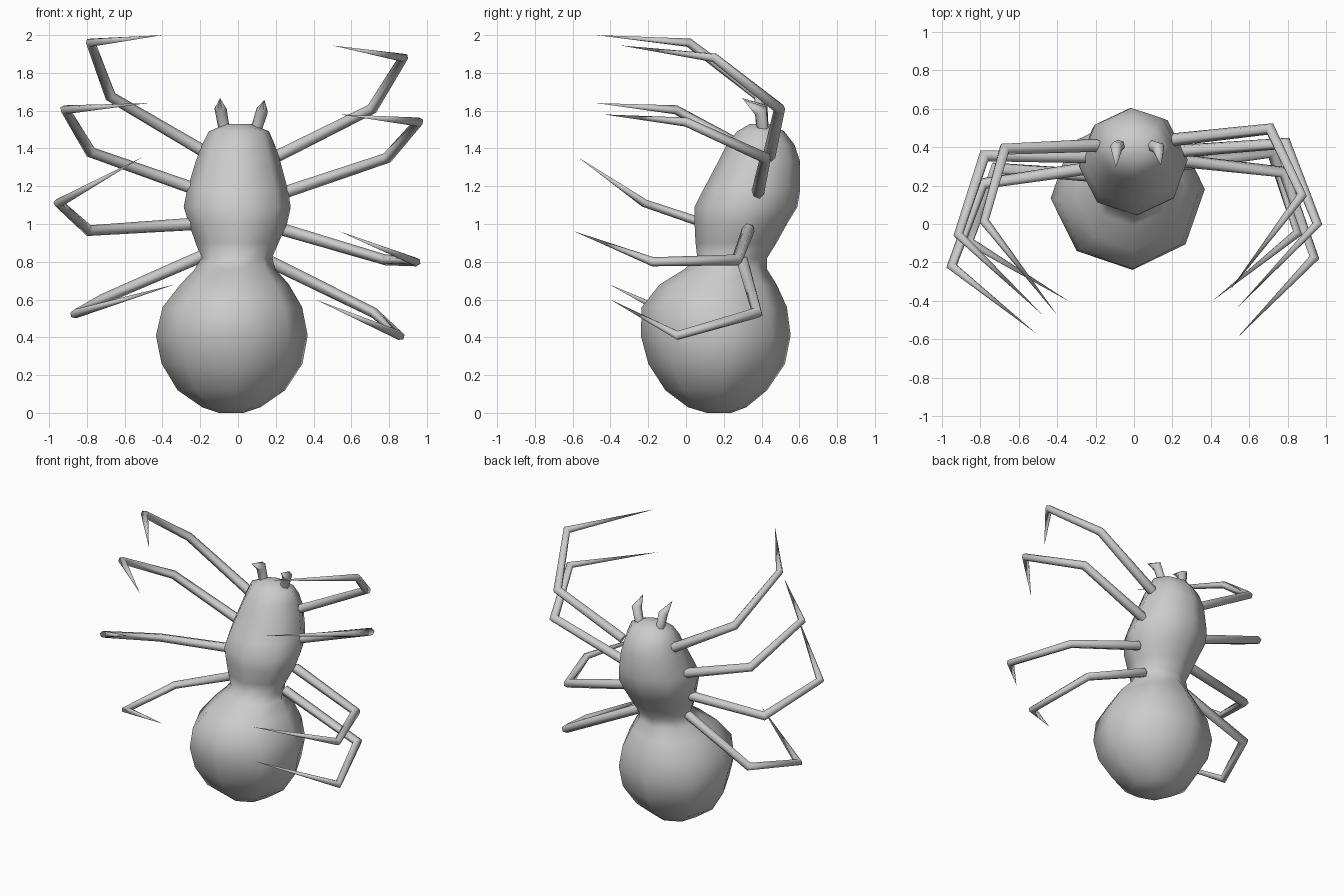
import bpy, bmesh, math
from mathutils import Vector

if "Cube" in bpy.data.objects:
    bpy.data.objects.remove(bpy.data.objects["Cube"])


def finish(bm, name):
    bmesh.ops.recalc_face_normals(bm, faces=bm.faces)
    me = bpy.data.meshes.new(name)
    bm.to_mesh(me)
    bm.free()
    ob = bpy.data.objects.new(name, me)
    bpy.context.collection.objects.link(ob)
    return ob


def bridge(bm, a, b):
    n = len(a)
    for i in range(n):
        bm.faces.new((a[i], a[(i + 1) % n], b[(i + 1) % n], b[i]))


def limb(name, pts, radii, sides=6):
    """Mitred tube through pts, ending in a point."""
    bm = bmesh.new()
    pts = [Vector(p) for p in pts]
    dirs = [(b - a).normalized() for a, b in zip(pts, pts[1:])]
    u = dirs[0].orthogonal().normalized()
    v = dirs[0].cross(u)
    rings = []
    for i, p in enumerate(pts[:-1]):
        d = dirs[max(i - 1, 0)]
        t = (d + dirs[i]).normalized()
        ring = []
        for k in range(sides):
            a = math.tau * k / sides
            o = radii[i] * (math.cos(a) * u + math.sin(a) * v)
            ring.append(bm.verts.new(p + o - d * (o.dot(t) / d.dot(t))))
        rings.append(ring)
        turn = d.rotation_difference(dirs[i])
        u, v = turn @ u, turn @ v
    for a, b in zip(rings, rings[1:]):
        bridge(bm, a, b)
    tip = bm.verts.new(pts[-1])
    last = rings[-1]
    for k in range(sides):
        bm.faces.new((last[k], last[(k + 1) % sides], tip))
    bm.faces.new(rings[0])
    ob = finish(bm, name)
    for poly in ob.data.polygons:
        poly.use_smooth = True
    bpy.ops.object.select_all(action='DESELECT')
    ob.select_set(True)
    bpy.context.view_layer.objects.active = ob
    bpy.ops.object.shade_smooth_by_angle(angle=math.radians(62))
    return ob


# Body: eight-sided rings (z, x min, x max, y min, y max), abdomen up to head
rings = [
    (0.00, -.10, .03, .11, .24), (0.03, -.19, .12, .01, .32),
    (0.12, -.32, .25, -.11, .43), (0.26, -.405, .342, -.20, .525),
    (0.41, -.435, .37, -.24, .555), (0.56, -.40, .34, -.235, .535),
    (0.68, -.306, .27, -.14, .48), (0.76, -.23, .20, -.01, .43),
    (0.82, -.195, .18, .06, .43), (0.90, -.225, .215, .05, .48),
    (1.00, -.26, .26, .045, .535), (1.09, -.288, .28, .045, .59),
    (1.18, -.27, .265, .09, .605), (1.33, -.225, .225, .17, .605),
    (1.42, -.19, .195, .215, .575), (1.49, -.155, .165, .27, .52),
    (1.53, -.06, .07, .34, .45)]
bm = bmesh.new()
loops = []
for z, x0, x1, y0, y1 in rings:
    loops.append([bm.verts.new(((x0 + x1) / 2 + (x1 - x0) / 2 * math.cos(a),
                                (y0 + y1) / 2 + (y1 - y0) / 2 * math.sin(a), z))
                  for a in (math.radians(3.5 + 45 * k) for k in range(8))])
for a, b in zip(loops, loops[1:]):
    bridge(bm, a, b)
bm.faces.new(loops[0])
bm.faces.new(loops[-1])
body = finish(bm, "body")
for poly in body.data.polygons:
    poly.use_smooth = True

# Legs: base, first knee, second knee, pointed tip
legs = {
    "left_leg_1": [(-.19, .41, 1.39), (-.675, .39, 1.675), (-.78, .015, 1.96), (-.40, -.475, 2.0)],
    "left_leg_2": [(-.24, .35, 1.19), (-.78, .355, 1.38), (-.915, -.055, 1.605), (-.475, -.475, 1.64)],
    "left_leg_3": [(-.24, .29, 1.0), (-.79, .21, .965), (-.95, -.22, 1.11), (-.51, -.57, 1.352)],
    "left_leg_4": [(-.19, .25, .83), (-.72, .29, .60), (-.86, -.09, .525), (-.335, -.405, .68)],
    "right_leg_1": [(.21, .44, 1.36), (.71, .495, 1.61), (.875, .15, 1.88), (.50, -.345, 1.945)],
    "right_leg_2": [(.24, .38, 1.165), (.79, .42, 1.35), (.955, .0, 1.54), (.54, -.435, 1.58)],
    "right_leg_3": [(.24, .33, .97), (.78, .27, .81), (.94, -.175, .80), (.535, -.595, .962)],
    "right_leg_4": [(.17, .30, .80), (.72, .375, .53), (.855, -.045, .41), (.41, -.40, .60)]}
for name, pts in legs.items():
    limb(name, pts, (.034, .029, .024))

# Fangs on the head
limb("left_fang", [(-.07, .41, 1.48), (-.092, .40, 1.61), (-.095, .295, 1.667)], (.03, .033))
limb("right_fang", [(.09, .41, 1.48), (.128, .395, 1.60), (.14, .305, 1.657)], (.03, .033))
